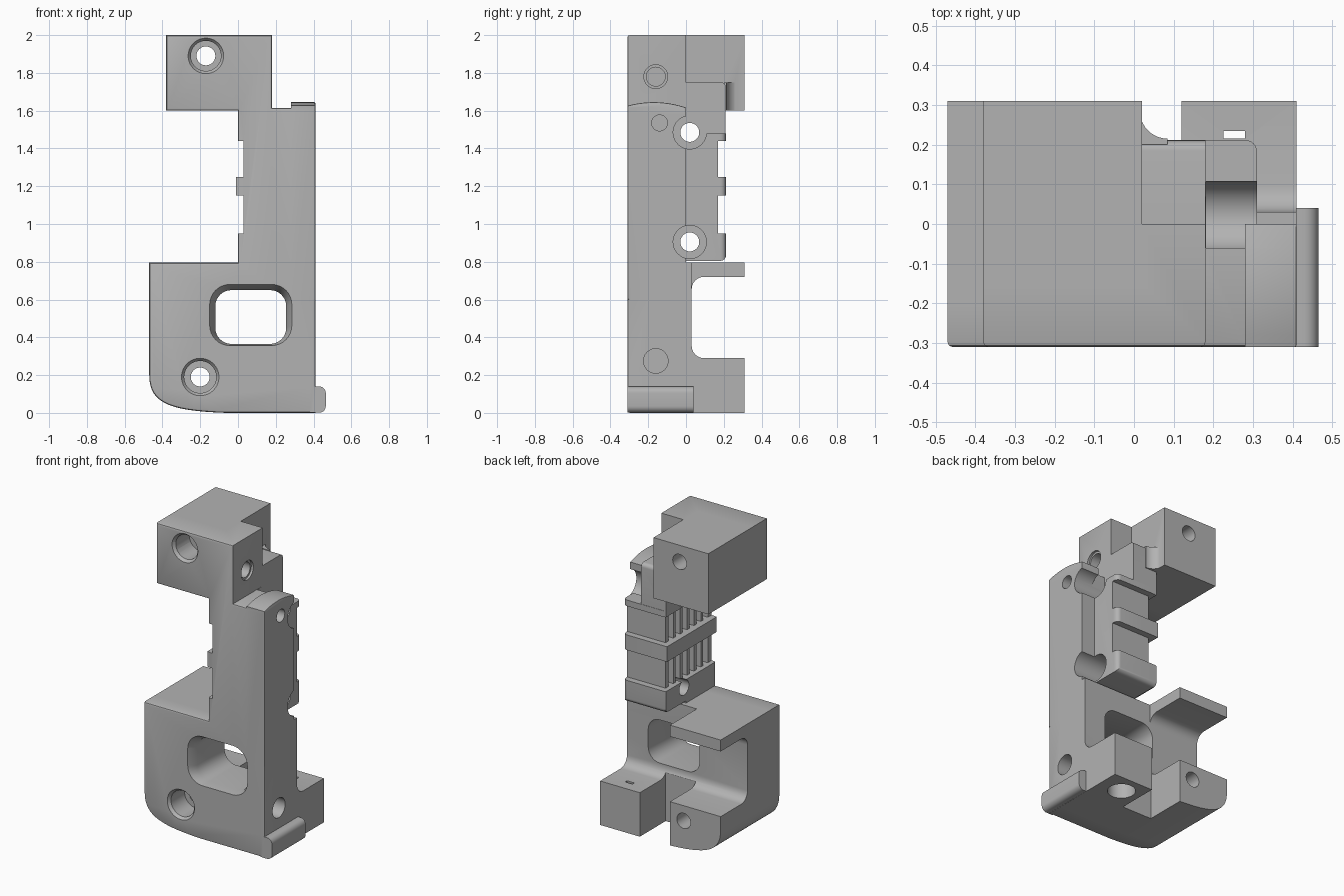
import bpy, bmesh, math
from mathutils import Matrix, Vector
from mathutils.geometry import interpolate_bezier

cube = bpy.data.objects.get("Cube")
if cube:
    bpy.data.objects.remove(cube, do_unlink=True)

grey = bpy.data.materials.new("plain grey")
grey.use_nodes = True
grey.diffuse_color = (0.45, 0.45, 0.45, 1)
grey.node_tree.nodes["Principled BSDF"].inputs["Base Color"].default_value = (0.45, 0.45, 0.45, 1)


def finish(name, bm):
    bmesh.ops.recalc_face_normals(bm, faces=bm.faces)
    mesh = bpy.data.meshes.new(name)
    bm.to_mesh(mesh)
    bm.free()
    mesh.materials.append(grey)
    ob = bpy.data.objects.new(name, mesh)
    bpy.context.collection.objects.link(ob)
    return ob


def box(name, x, y, z, r=0, axes="XYZ", pick=None):
    """Box from ranges; edges along the given axes (and passing pick) are rounded by r."""
    bm = bmesh.new()
    bmesh.ops.create_cube(bm, size=1)
    for v in bm.verts:
        v.co = [lo + (c + 0.5) * (hi - lo) for c, (lo, hi) in zip(v.co, (x, y, z))]
    if r:
        edges = []
        for e in bm.edges:
            d = e.verts[1].co - e.verts[0].co
            axis = "XYZ"[max(range(3), key=lambda i: abs(d[i]))]
            if axis in axes and (not pick or pick((e.verts[0].co + e.verts[1].co) / 2)):
                edges.append(e)
        bmesh.ops.bevel(bm, geom=edges, offset=r, segments=6, profile=0.5, affect="EDGES")
    return finish(name, bm)


def loft(name, a, wa, b, wb, axis="Y", bevel=0):
    """Solid between two outlines of equal length, set at wa and wb on the axis."""
    def place(p, w):
        return (p[0], w, p[1]) if axis == "Y" else (w, p[0], p[1])
    bm = bmesh.new()
    va = [bm.verts.new(place(p, wa)) for p in a]
    vb = [bm.verts.new(place(p, wb)) for p in b]
    n = len(a)
    front = bm.faces.new(va)
    bm.faces.new(vb[::-1])
    for i in range(n):
        bm.faces.new((va[i], vb[i], vb[(i + 1) % n], va[(i + 1) % n]))
    if bevel:
        bmesh.ops.recalc_face_normals(bm, faces=bm.faces)
        bmesh.ops.bevel(bm, geom=list(front.edges), offset=bevel, segments=2,
                        profile=0.5, affect="EDGES")
    return finish(name, bm)


def drill(name, axis, centre, length, r1, r2=None):
    """Round cutter that starts at centre and runs along the positive axis."""
    bm = bmesh.new()
    rot = {"X": Matrix.Rotation(math.pi / 2, 4, "Y"),
           "Y": Matrix.Rotation(-math.pi / 2, 4, "X"), "Z": Matrix()}[axis]
    m = Matrix.Translation(Vector(centre)) @ rot @ Matrix.Translation((0, 0, length / 2))
    bmesh.ops.create_cone(bm, cap_ends=True, segments=40, radius1=r1,
                          radius2=r1 if r2 is None else r2, depth=length, matrix=m)
    return finish(name, bm)


def rounded_rect(x0, x1, z0, z1, r):
    pts = []
    for k, (cx, cz) in enumerate(((x1 - r, z1 - r), (x0 + r, z1 - r), (x0 + r, z0 + r), (x1 - r, z0 + r))):
        for s in range(9):
            a = (k + s / 8) * math.pi / 2
            pts.append((cx + r * math.cos(a), cz + r * math.sin(a)))
    return pts


def combine(body, parts, operation):
    for part in parts:
        mod = body.modifiers.new("join", "BOOLEAN")
        mod.operation = operation
        mod.solver = "EXACT"
        mod.object = part
        bpy.context.view_layer.update()
        deps = bpy.context.evaluated_depsgraph_get()
        mesh = bpy.data.meshes.new_from_object(body.evaluated_get(deps))
        body.modifiers.clear()
        body.data = mesh
        bpy.data.objects.remove(part, do_unlink=True)


# Curved lower left corner, shared by the front plate and the lower block
corner = [(p.x, p.y) for p in interpolate_bezier(
    Vector((-0.47, 0.2)), Vector((-0.47, 0.05)), Vector((-0.36, 0.01)), Vector((-0.06, 0.0)), 16)]

# Front plate
plate = [(-0.47, 0.795)] + corner + [(0.41, 0), (0.41, 1.615), (0.18, 1.615), (0.18, 2), (-0.38, 2),
                                     (-0.38, 1.6), (0, 1.6), (0, 0.795)]
bracket = loft("bracket_body", plate, -0.31, plate, 0.0, bevel=0.012)

# Lower block, hollowed at the back into a shelf and two feet
lower = [(-0.47, 0.795)] + corner + [(0.41, 0), (0.41, 0.795)]
lower_block = loft("lower_block", lower, -0.2, lower, 0.31)
combine(lower_block, [
    box("channel", (-0.7, 0.7), (0.03, 0.5), (0.29, 0.72), 0.065, "X", lambda c: c.y < 0.1),
    box("shelf_side", (-0.1, 0.7), (0.03, 0.5), (0.5, 0.9)),
    box("foot_gap", (-0.1, 0.12), (0.04, 0.5), (-0.1, 0.4)),
], "DIFFERENCE")

# Side slab with an arched top
arch = [(-0.31 + 0.31 * t / 10, 1.645 - 0.028 * (t / 10 - 0.45) ** 2 / 0.3) for t in range(11)]
arch = [(-0.31, 0.6)] + arch + [(0.0, 0.6)]

# Fillet between the top block and the column
fillet = box("fillet", (0.01, 0.085), (0.2, 0.285), (1.6, 1.75))
combine(fillet, [drill("fillet_cut", "Z", (0.085, 0.285, 1.5), 0.4, 0.07)], "DIFFERENCE")

combine(bracket, [
    lower_block,
    loft("side_slab", arch, 0.41, arch, 0.28, "X", 0.006),
    box("top_block", (-0.38, 0.02), (-0.15, 0.31), (1.6, 2.0)),
    box("column_tall", (0, 0.18), (-0.1, 0.21), (0.81, 1.75), 0.025, "X"),
    box("column_wide", (0.01, 0.31), (-0.1, 0.212), (0.805, 1.48), 0.03, "XZ",
        lambda c: c.y > 0.1 and (c.x > 0.2 or c.z < 1)),
    box("middle_band", (-0.01, 0.1), (-0.305, 0.212), (1.15, 1.25)),
    fillet,
    box("foot_bead", (0.38, 0.465), (-0.31, 0.04), (0.001, 0.14), 0.035, "Y",
        lambda c: c.x > 0.42),
], "UNION")

# Notches on the back and side, with vertical slots between thin fins
cuts = []
for z in ((0.95, 1.15), (1.25, 1.44)):
    cuts.append(box("back_notch", (-0.2, 0.5), (0.17, 0.4), z))
    cuts.append(box("side_notch", (-0.2, 0.03), (-0.5, 0.4), z))
    for i in range(6):
        y = -0.27 + i * 0.072
        cuts.append(box("fin_slot", (-0.1, 0.08), (y, y + 0.048), z))

# Window with a flared front
inner = rounded_rect(-0.12, 0.255, 0.365, 0.65, 0.085)
outer = rounded_rect(-0.155, 0.29, 0.355, 0.685, 0.11)
cuts.append(loft("window", inner, -0.5, inner, 0.5))
cuts.append(loft("window_flare", outer, -0.32, inner, -0.25))

# Stepped screw holes from the front
for x, z, r in ((-0.17, 1.89, 0.08), (-0.2, 0.19, 0.085)):
    cuts.append(drill("screw_hole", "Y", (x, -0.5, z), 1.0, 0.05))
    cuts.append(drill("screw_head", "Y", (x, -0.4, z), 0.25, r))
    cuts.append(drill("screw_rim", "Y", (x, -0.315, z), 0.03, r + 0.018, r - 0.005))

# Cross holes with wide seats, the upper one open at the top
for z in (1.485, 0.905):
    cuts.append(drill("cross_hole", "X", (-0.6, 0.02, z), 1.2, 0.05))
    cuts.append(drill("cross_seat", "X", (0.181, 0.02, z), 0.4, 0.088))
cuts.append(box("seat_opening", (0.181, 0.28), (-0.06, 0.3), (1.485, 1.7)))

# Blind holes in the side
for x, y, z, r in ((0.18, -0.16, 1.78, 0.05), (0.41, -0.14, 1.535, 0.042), (0.41, -0.16, 0.275, 0.065)):
    cuts.append(drill("blind_hole", "X", (x - 0.15, y, z), 0.2, r))
cuts.append(drill("blind_rim", "X", (0.165, -0.16, 1.78), 0.05, 0.063))

# Socket under the right foot with a narrow slot above
cuts.append(drill("foot_socket", "Z", (0.25, 0.18, -0.1), 0.3, 0.085))
cuts.append(box("foot_slot", (0.225, 0.28), (0.215, 0.235), (0.1, 0.4)))
combine(bracket, cuts, "DIFFERENCE")

bpy.ops.object.select_all(action="DESELECT")
bracket.select_set(True)
bpy.context.view_layer.objects.active = bracket
bpy.ops.object.shade_smooth_by_angle(angle=math.radians(30))
